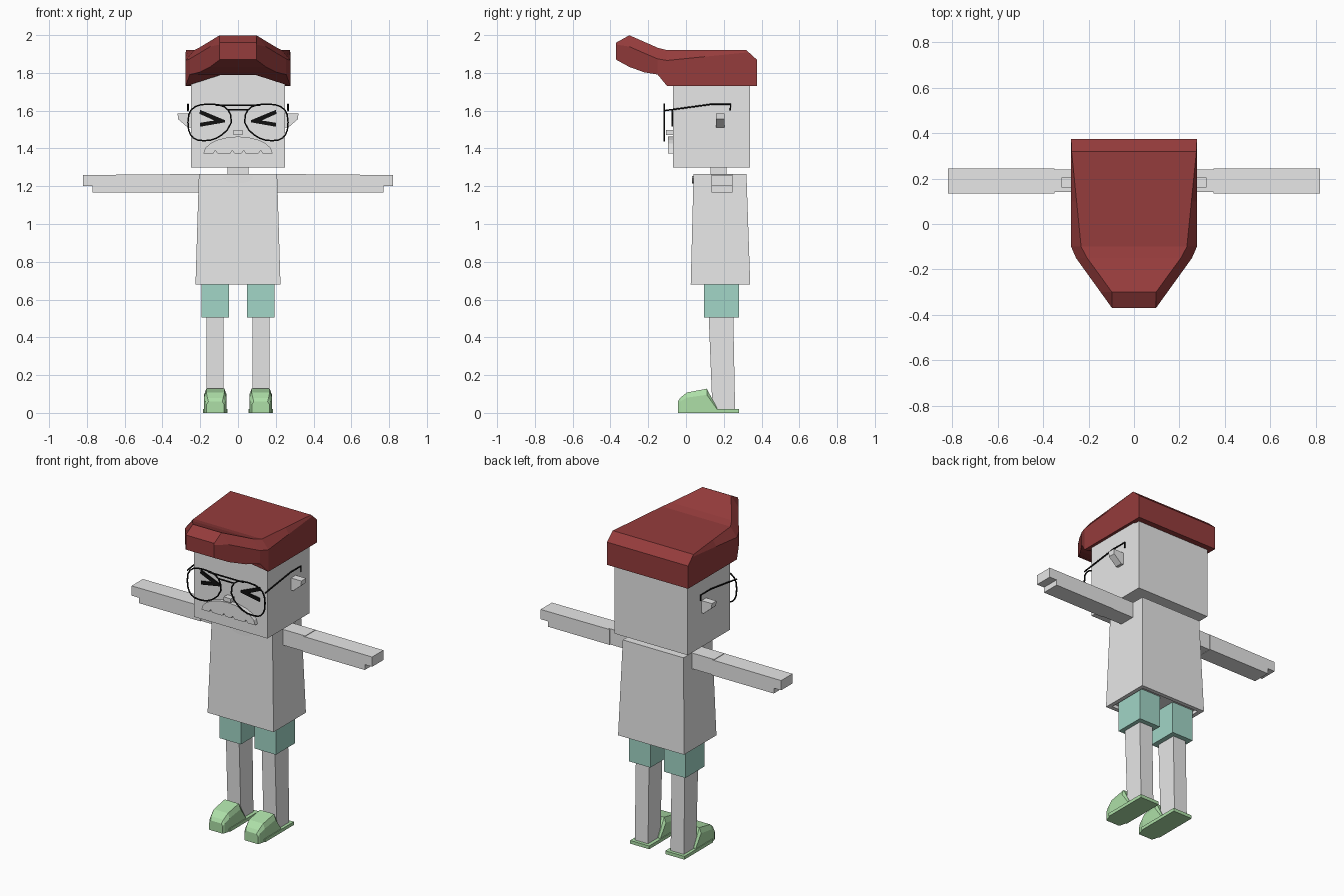
import bpy
import bmesh
from math import sin, cos, pi, copysign

default_cube = bpy.data.objects.get("Cube")
if default_cube:
    bpy.data.objects.remove(default_cube, do_unlink=True)


def make_material(name, red, green, blue):
    material = bpy.data.materials.new(name)
    material.use_nodes = True
    colour = (red, green, blue, 1)
    material.diffuse_color = colour
    shader = material.node_tree.nodes["Principled BSDF"]
    shader.inputs["Base Color"].default_value = colour
    return material


light_grey = make_material("light grey", .8, .8, .8)
teal = make_material("teal", .36, .67, .57)
dark_red = make_material("dark red", .3, .045, .045)
soft_green = make_material("soft green", .42, .74, .39)
black = make_material("black", .005, .005, .005)


def add_object(name, data, material):
    data.materials.append(material)
    part = bpy.data.objects.new(name, data)
    bpy.context.collection.objects.link(part)
    return part


def loft(name, material, rings, paired=False):
    """Join rings of equal length into a closed solid, mirrored if paired."""
    bm = bmesh.new()
    loops = [[bm.verts.new(point) for point in ring] for ring in rings]
    for lower, upper in zip(loops, loops[1:]):
        for i in range(len(lower)):
            bm.faces.new((lower[i - 1], lower[i], upper[i], upper[i - 1]))
    bm.faces.new(loops[0])
    bm.faces.new(loops[-1])
    bmesh.ops.recalc_face_normals(bm, faces=bm.faces)
    mesh = bpy.data.meshes.new(name)
    bm.to_mesh(mesh)
    bm.free()
    part = add_object(name, mesh, material)
    if paired:
        mirror = part.modifiers.new("mirror", 'MIRROR')
        mirror.use_mirror_merge = False


def rectangle(left, right, front, back, height):
    return [(left, front, height), (right, front, height),
            (right, back, height), (left, back, height)]


def box(name, material, across, depth, height, paired=False):
    rings = [rectangle(*across, *depth, z) for z in height]
    loft(name, material, rings, paired)


def prism(name, material, outline, depth, paired=False):
    """Extrude a front-view outline from front to back."""
    rings = [[(x, y, z) for x, z in outline] for y in depth]
    loft(name, material, rings, paired)


def arc(width, rise, base, steps=10):
    """Half an ellipse, running from the left end to the right end."""
    angles = [pi * i / steps for i in range(steps + 1)]
    return [(width * cos(a), base + rise * sin(a)) for a in angles]


def wire(name, points, closed=False):
    curve = bpy.data.curves.new(name, 'CURVE')
    curve.dimensions = '3D'
    curve.bevel_depth = .0045
    curve.bevel_resolution = 1
    curve.use_fill_caps = True
    spline = curve.splines.new('POLY')
    spline.points.add(len(points) - 1)
    for point, position in zip(spline.points, points):
        point.co = (*position, 1)
    spline.use_cyclic_u = closed
    add_object(name, curve, black)


# Head, neck and ears
box("head", light_grey, across=(-.25, .25), depth=(-.07, .34), height=(1.3, 1.86))
box("neck", light_grey, across=(-.055, .055), depth=(.13, .215), height=(1.2, 1.32))
ear_outline = [(.24, 1.585), (.32, 1.585), (.317, 1.555), (.265, 1.51), (.24, 1.51)]
prism("ears", light_grey, ear_outline, depth=(.16, .205), paired=True)

# Shirt with a shallow hollow hem
loft("shirt", light_grey, [
    rectangle(-.2, .2, .05, .315, height=.7),
    rectangle(-.2, .2, .05, .315, height=.68),
    rectangle(-.225, .225, .025, .34, height=.68),
    rectangle(-.207, .207, .04, .32, height=1.265)])
prism("collar", light_grey, arc(width=.08, rise=-.04, base=1.255), depth=(.033, .05))

# Sleeves, arms and the shorter underside of the hands
box("sleeves", light_grey, across=(.19, .36), depth=(.14, .24),
    height=(1.168, 1.265), paired=True)
arm_outline = [(.35, 1.262), (.82, 1.26), (.82, 1.2), (.77, 1.2), (.77, 1.167), (.35, 1.167)]
prism("arms", light_grey, arm_outline, depth=(.135, .245), paired=True)

# Shorts and legs
box("shorts", teal, across=(.047, .192), depth=(.095, .28), height=(.505, .72), paired=True)
loft("legs", light_grey, [
    rectangle(.077, .167, .14, .26, height=.015),
    rectangle(.077, .167, .12, .25, height=.52)], paired=True)

# Shoes: uppers that rise towards the ankle, on flat soles
foot_centre = .12


def shoe_ring(y, half_width, height):
    section = [(half_width, 0), (half_width, height * .75), (half_width * .8, height)]
    return ([(foot_centre + x, y, z) for x, z in section]
            + [(foot_centre - x, y, z) for x, z in reversed(section)])


loft("shoes", soft_green, [
    shoe_ring(y=-.043, half_width=.046, height=.06),
    shoe_ring(y=-.03, half_width=.052, height=.08),
    shoe_ring(y=.005, half_width=.06, height=.108),
    shoe_ring(y=.11, half_width=.06, height=.128),
    shoe_ring(y=.165, half_width=.06, height=.025)], paired=True)
box("soles", soft_green, across=(.055, .185), depth=(0, .28), height=(0, .02), paired=True)


# Hair: a flat cap that narrows and lifts into a quiff
def hair_ring(y, crown=None):
    sweep = max(0, (-.12 - y) / .25)
    side = .277 - .18 * sweep
    inset = 0 if crown else min(.05, (.34 - y) / 10)
    crown = crown or 1.92 + .11 * sweep
    fringe = 1.79 + .08 * sweep ** 2
    rim = fringe if sweep else 1.73
    middle = rim if y > .3 else fringe
    half = [(side - inset, crown), (side, crown - .01 - inset),
            (side, rim), (min(.09, side * .9), middle)]
    return [(x, y, z) for x, z in half] + [(-x, y, z) for x, z in reversed(half)]


loft("hair", dark_red, [
    hair_ring(.375, crown=1.87),
    *[hair_ring(y) for y in (.32, .1, -.1, -.15, -.22, -.3)],
    hair_ring(-.37, crown=1.96)])

# Squinting eyes, nose and moustache
eye_outline = [(.07, 1.55), (.2, 1.604), (.205, 1.584), (.125, 1.548),
               (.2, 1.536), (.2, 1.515), (.07, 1.538)]
prism("eyes", black, eye_outline, depth=(-.077, -.069), paired=True)
box("nose", light_grey, across=(-.024, .024), depth=(-.105, -.06), height=(1.472, 1.497))
lip_line = 1.373
moustache_outline = arc(width=.183, rise=.09, base=lip_line)
for notch in (-.12, -.03, .03, .12):
    moustache_outline += [(notch - .012, lip_line), (notch, lip_line + .016),
                          (notch + .012, lip_line)]
prism("moustache", light_grey, moustache_outline, depth=(-.095, -.065))


# Wire glasses with drooping lenses
def soften(value):
    return copysign(abs(value) ** .75, value)


lens_y = -.115
hinge_x = .265
for name, side in (("left", 1), ("right", -1)):
    rim = []
    for i in range(20):
        angle = 2 * pi * i / 20
        droop = max(0, -sin(angle))
        x = .15 + .115 * soften(cos(angle)) * (1 - droop / 4) + .03 * droop
        rim.append((side * x, lens_y, 1.538 + .097 * soften(sin(angle))))
    wire(name + "_lens_rim", rim, closed=True)
    temple = [(lens_y, 1.6), (.135, 1.634), (.235, 1.634), (.235, 1.6)]
    wire(name + "_temple", [(side * hinge_x, y, z) for y, z in temple])
for name, reach, height in (("nose_bridge", .05, 1.605), ("brow_bar", .12, 1.628)):
    wire(name, [(-reach, lens_y, height), (reach, lens_y, height)])
